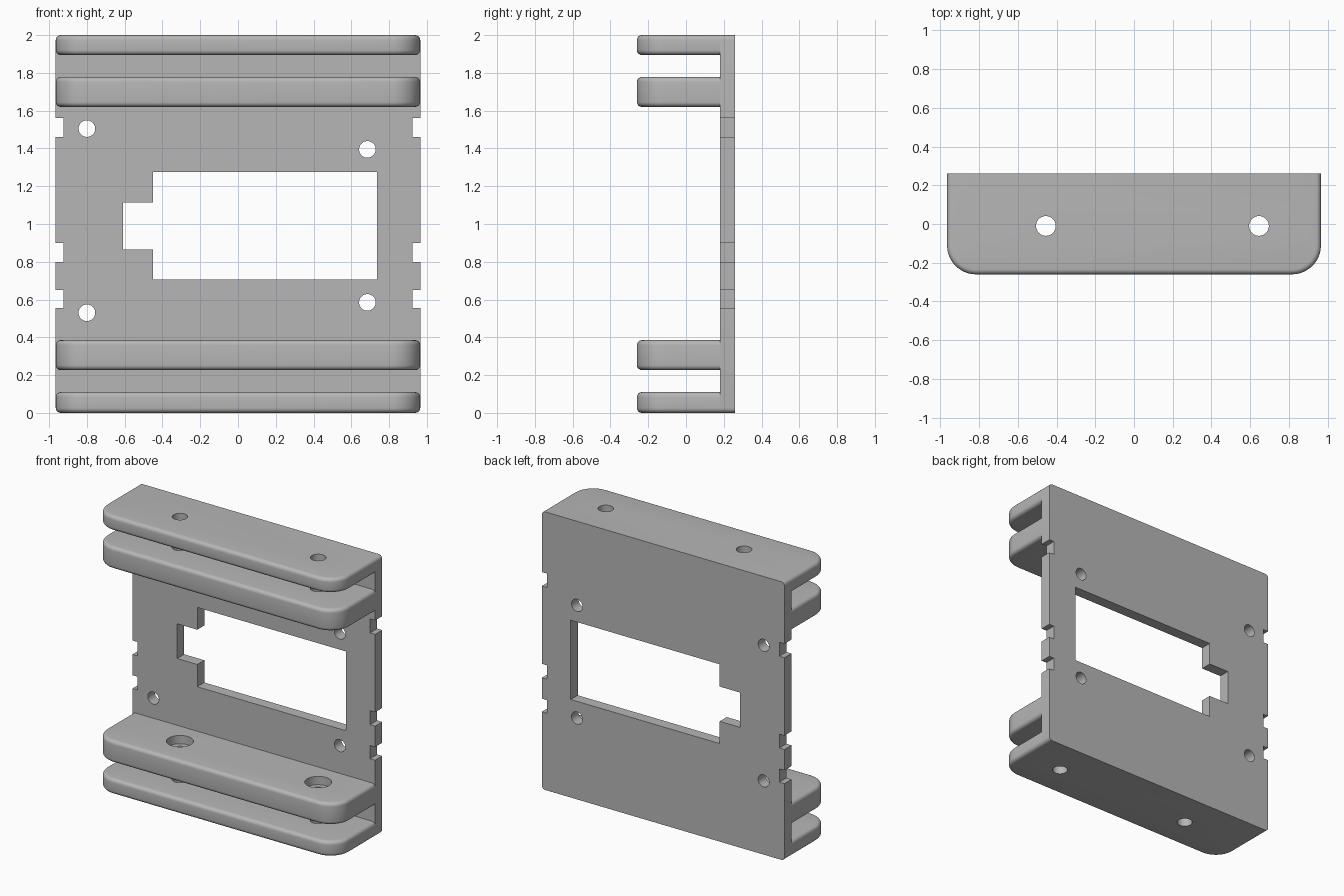
import bpy, bmesh, math
from mathutils import Matrix, Vector

cube = bpy.data.objects.get("Cube")
if cube:
    bpy.data.objects.remove(cube, do_unlink=True)

grey = bpy.data.materials.new("plain_grey")
grey.use_nodes = True
grey.diffuse_color = (0.47, 0.47, 0.47, 1)
grey.node_tree.nodes["Principled BSDF"].inputs["Base Color"].default_value = grey.diffuse_color

HALF = 0.965            # half width
FRONT, FACE, BACK = -0.26, 0.18, 0.26
FILLET = 0.026


def make_object(name, bm):
    bmesh.ops.recalc_face_normals(bm, faces=bm.faces)
    mesh = bpy.data.meshes.new(name)
    bm.to_mesh(mesh)
    bm.free()
    mesh.materials.append(grey)
    obj = bpy.data.objects.new(name, mesh)
    bpy.context.collection.objects.link(obj)
    return obj


def add_box(bm, x0, x1, y0, y1, z0, z1):
    size = Matrix.Diagonal((x1 - x0, y1 - y0, z1 - z0, 1))
    centre = Vector((x0 + x1, y0 + y1, z0 + z1)) / 2
    return bmesh.ops.create_cube(bm, size=1, matrix=Matrix.Translation(centre) @ size)["verts"]


def add_rod(bm, centre, radius, length, along_y=False):
    turn = Matrix.Rotation(math.pi / 2 if along_y else 0, 4, "X")
    bmesh.ops.create_cone(bm, cap_ends=True, segments=40, radius1=radius, radius2=radius,
                          depth=length, matrix=Matrix.Translation(centre) @ turn)


def cut(obj, cutters):
    """Subtract each helper mesh, then set smooth shading on curved faces."""
    bpy.ops.object.select_all(action="DESELECT")
    bpy.context.view_layer.objects.active = obj
    obj.select_set(True)
    for bm in cutters:
        helper = make_object("cutter", bm)
        helper.hide_render = True
        mod = obj.modifiers.new("cut", "BOOLEAN")
        mod.operation, mod.solver, mod.object = "DIFFERENCE", "EXACT", helper
        bpy.ops.object.modifier_apply(modifier=mod.name)
        bpy.data.objects.remove(helper, do_unlink=True)
    bpy.ops.object.shade_smooth_by_angle(angle=math.radians(30))


# Back plate with rounded corners
bm = bmesh.new()
add_box(bm, -HALF, HALF, FACE, BACK, 0, 2)
corners = [e for e in bm.edges if abs(e.verts[0].co.y - e.verts[1].co.y) > 0.01]
bmesh.ops.bevel(bm, geom=corners, offset=FILLET, segments=5, profile=0.5, affect="EDGES")
plate = make_object("back_plate", bm)

# Window with a side slot, screw holes and edge notches
window, slot, details = bmesh.new(), bmesh.new(), bmesh.new()
add_box(window, -0.45, 0.735, 0, 0.5, 0.705, 1.275)
add_box(slot, -0.61, -0.4, 0, 0.5, 0.865, 1.115)
for x, z in ((-0.8, 1.505), (-0.8, 0.53), (0.685, 1.395), (0.685, 0.585)):
    add_rod(details, (x, 0.22, z), 0.044, 0.4, along_y=True)
for z0, z1 in ((1.46, 1.56), (0.8, 0.9), (0.555, 0.65)):
    for side in (-1, 1):
        x0, x1 = sorted((side * 0.925, side * 1.1))
        add_box(details, x0, x1, 0, 0.5, z0, z1)
cut(plate, [window, slot, details])


def make_flange(name, z0, z1, bore=None):
    """Shelf with rounded front corners and filleted rim; bore is the counterbored face height."""
    bm = bmesh.new()
    add_box(bm, -HALF, HALF, FRONT, FACE, z0, z1)
    uprights = [e for e in bm.edges if all(v.co.y < 0 for v in e.verts)
                and abs(e.verts[0].co.z - e.verts[1].co.z) > 0.01]
    bmesh.ops.bevel(bm, geom=uprights, offset=0.15, segments=12, profile=0.5, affect="EDGES")
    rim = [e for e in bm.edges if abs(e.verts[0].co.z - e.verts[1].co.z) < 0.001
           and not all(v.co.y > FACE - 0.001 for v in e.verts)]
    bmesh.ops.bevel(bm, geom=rim, offset=FILLET, segments=5, profile=0.5, affect="EDGES")
    flange = make_object(name, bm)
    holes, bores = bmesh.new(), bmesh.new()
    for x in (-0.455, 0.645):
        add_rod(holes, (x, -0.01, (z0 + z1) / 2), 0.051, 0.4)
        if bore is not None:
            add_rod(bores, (x, -0.01, bore), 0.088, 0.12)
    cut(flange, [holes] if bore is None else [holes, bores])


# Two pairs of flanges forming channels at the top and bottom
make_flange("bottom_outer_flange", 0, 0.11)
make_flange("bottom_inner_flange", 0.227, 0.385, bore=0.385)
make_flange("top_inner_flange", 1.62, 1.778, bore=1.62)
make_flange("top_outer_flange", 1.895, 2)
